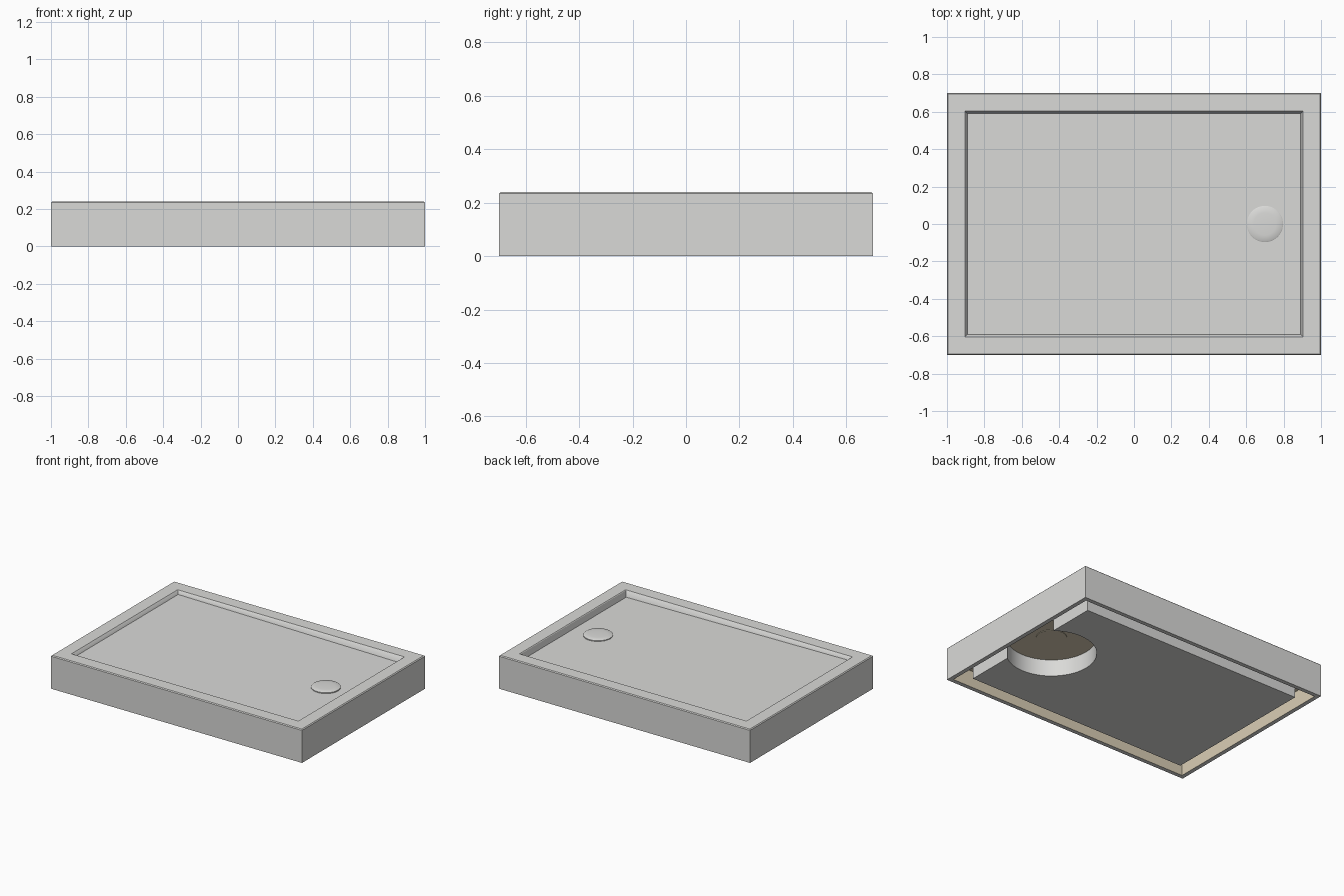
import bpy, bmesh, math

cube = bpy.data.objects.get("Cube")
if cube:
    bpy.data.objects.remove(cube, do_unlink=True)


def make_material(name, rgb):
    m = bpy.data.materials.new(name)
    m.use_nodes = True
    m.diffuse_color = (*rgb, 1)
    m.node_tree.nodes["Principled BSDF"].inputs["Base Color"].default_value = (*rgb, 1)
    return m


GREY = make_material("light grey", (0.7, 0.7, 0.685))
BEIGE = make_material("beige", (0.7, 0.62, 0.46))
DRAIN_X = 0.7
UNDERSIDE = 0.12


def finish(name, bm, *materials):
    bmesh.ops.recalc_face_normals(bm, faces=bm.faces)
    mesh = bpy.data.meshes.new(name)
    bm.to_mesh(mesh)
    bm.free()
    obj = bpy.data.objects.new(name, mesh)
    bpy.context.collection.objects.link(obj)
    for m in materials:
        mesh.materials.append(m)
    bpy.ops.object.select_all(action='DESELECT')
    obj.select_set(True)
    bpy.context.view_layer.objects.active = obj
    bpy.ops.object.shade_smooth_by_angle(angle=math.radians(30))
    return obj


def loft(bm, rings):
    """Bridge successive closed rings of points and cap both ends."""
    loops = [[bm.verts.new(p) for p in ring] for ring in rings]
    n = len(loops[0])
    for a, b in zip(loops, loops[1:]):
        for i in range(n):
            j = (i + 1) % n
            bm.faces.new((a[i], a[j], b[j], b[i]))
    bm.faces.new(loops[0])
    bm.faces.new(loops[-1])


def floor_height(x):
    # basin floor falls gently toward the drain end
    return 0.205 - 0.011 * x


def rectangle(inset, z):
    hx, hy = 1 - inset, 0.7 - inset
    return [(x, y, floor_height(x) if z is None else z)
            for x, y in ((-hx, -hy), (hx, -hy), (hx, hy), (-hx, hy))]


def circle(r, z, n=48):
    return [(DRAIN_X + r * math.cos(math.tau * i / n),
             r * math.sin(math.tau * i / n), z) for i in range(n)]


# Tray shell: hollow skirt, rim and sloping basin (None = floor height)
bm = bmesh.new()
profile = [(0.03, UNDERSIDE), (0.03, 0), (0, 0), (0, 0.234), (0.006, 0.24),
           (0.096, 0.24), (0.1, 0.236), (0.11, None)]
loft(bm, [rectangle(inset, z) for inset, z in profile])
# hidden inner faces of the skirt and the underside are beige
for f in bm.faces:
    if all(max(abs(v.co.x) - 1, abs(v.co.y) - 0.7) < -0.02
           and v.co.z < UNDERSIDE + 0.01 for v in f.verts):
        f.material_index = 1
finish("tray_shell", bm, GREY, BEIGE)

# Support block below, with a round pocket that opens through one end
bm = bmesh.new()
hx, hy, radius = 0.88, 0.58, 0.294
start = math.acos((hx - DRAIN_X) / radius)
steps = 40
outline = [(hx, hy), (-hx, hy), (-hx, -hy), (hx, -hy)]
for i in range(steps + 1):
    a = -start - (math.tau - 2 * start) * i / steps
    outline.append((DRAIN_X + radius * math.cos(a), radius * math.sin(a)))
loft(bm, [[(x, y, z) for x, y in outline] for z in (0, UNDERSIDE + 0.005)])
finish("support_block", bm, GREY)

# Drain cover: shallow dome standing just above the floor
bm = bmesh.new()
base = floor_height(DRAIN_X)
loft(bm, [circle(r, base + dz) for r, dz in
          ((0.097, -0.01), (0.097, 0.006), (0.092, 0.009), (0.06, 0.012), (0.02, 0.013))])
finish("drain_cover", bm, GREY)

# Drain fitting on the underside
bm = bmesh.new()
loft(bm, [circle(0.1, UNDERSIDE + 0.002), circle(0.1, UNDERSIDE - 0.004)])
finish("drain_fitting", bm, BEIGE)
